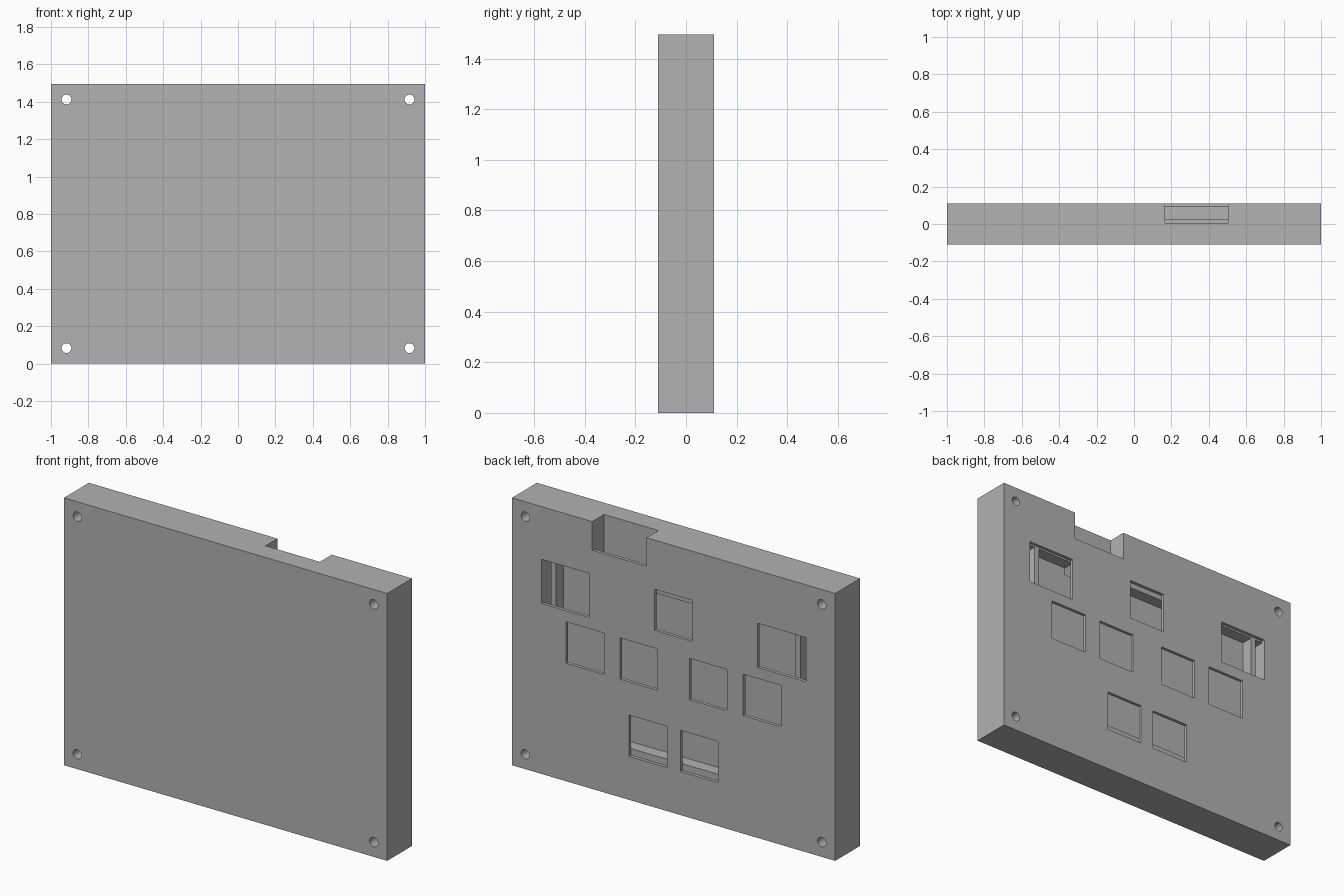
import bpy
import math

cube = bpy.data.objects.get("Cube")
if cube:
    bpy.data.objects.remove(cube, do_unlink=True)

# Single grey plastic
GREY = (0.445, 0.445, 0.445, 1.0)
grey = bpy.data.materials.new("grey_plastic")
grey.use_nodes = True
grey.diffuse_color = GREY
grey.node_tree.nodes["Principled BSDF"].inputs["Base Color"].default_value = GREY

WIDTH, HEIGHT = 2.0, 1.495
FRONT, SEAM, BACK = -0.11, 0.092, 0.11
FLOOR = 0.025            # inner floor of the cavity
NOTCH_FLOOR = 0.005


def box(name, x0, x1, y0, y1, z0, z1):
    """Box between two corners."""
    bpy.ops.mesh.primitive_cube_add(
        size=1, location=((x0 + x1) / 2, (y0 + y1) / 2, (z0 + z1) / 2))
    ob = bpy.context.object
    ob.name = name
    ob.scale = (x1 - x0, y1 - y0, z1 - z0)
    bpy.ops.object.transform_apply(location=True, rotation=False, scale=True)
    ob.data.materials.append(grey)
    return ob


def cut(target, cutter):
    """Subtract the cutter, then discard it."""
    cutter.hide_render = True
    mod = target.modifiers.new("cut", 'BOOLEAN')
    mod.operation = 'DIFFERENCE'
    mod.solver = 'EXACT'
    mod.object = cutter
    bpy.context.view_layer.objects.active = target
    bpy.ops.object.modifier_apply(modifier=mod.name)
    bpy.data.objects.remove(cutter, do_unlink=True)


def cut_screw_holes(target):
    for x in (-0.917, 0.917):
        for z in (0.083, 1.412):
            bpy.ops.mesh.primitive_cylinder_add(
                vertices=32, radius=0.026, depth=1,
                location=(x, 0, z), rotation=(math.pi / 2, 0, 0))
            cut(target, bpy.context.object)


# Main case with its inner cavity, side slots and cable channel
case = box("case_body", -WIDTH / 2, WIDTH / 2, FRONT, SEAM, 0, HEIGHT)
cut(case, box("cavity", -0.741, 0.741, FLOOR, 0.2, 0.28, 1.19))
for side in (-1, 1):
    xs = sorted((side * 0.772, side * 0.819))
    cut(case, box("side_slot", *xs, FLOOR, 0.2, 0.28, 1.19))
cut(case, box("cable_channel", 0.167, 0.503, NOTCH_FLOOR, 0.2, 1.15, 1.6))
cut_screw_holes(case)

# Thin back cover with the connector notch and windows
cover = box("back_cover", -WIDTH / 2, WIDTH / 2, SEAM, BACK, 0, HEIGHT)
cut(cover, box("notch", 0.167, 0.503, 0, 0.2, 1.335, 1.6))
cut(cover, box("top_window", -0.114, 0.117, 0, 0.2, 0.99, 1.22))

# Mirrored windows: inner x, outer x, bottom, top
for inner, outer, low, high in (
        (0.52, 0.818, 0.953, 1.2),
        (0.431, 0.665, 0.66, 0.891),
        (0.098, 0.331, 0.66, 0.891),
        (0.042, 0.275, 0.243, 0.474)):
    for side in (-1, 1):
        xs = sorted((side * inner, side * outer))
        cut(cover, box("window", *xs, 0, 0.2, low, high))
cut_screw_holes(cover)

# Smooth only the round holes
for part in (case, cover):
    bpy.ops.object.select_all(action='DESELECT')
    part.select_set(True)
    bpy.context.view_layer.objects.active = part
    bpy.ops.object.shade_smooth_by_angle(angle=math.radians(30))
